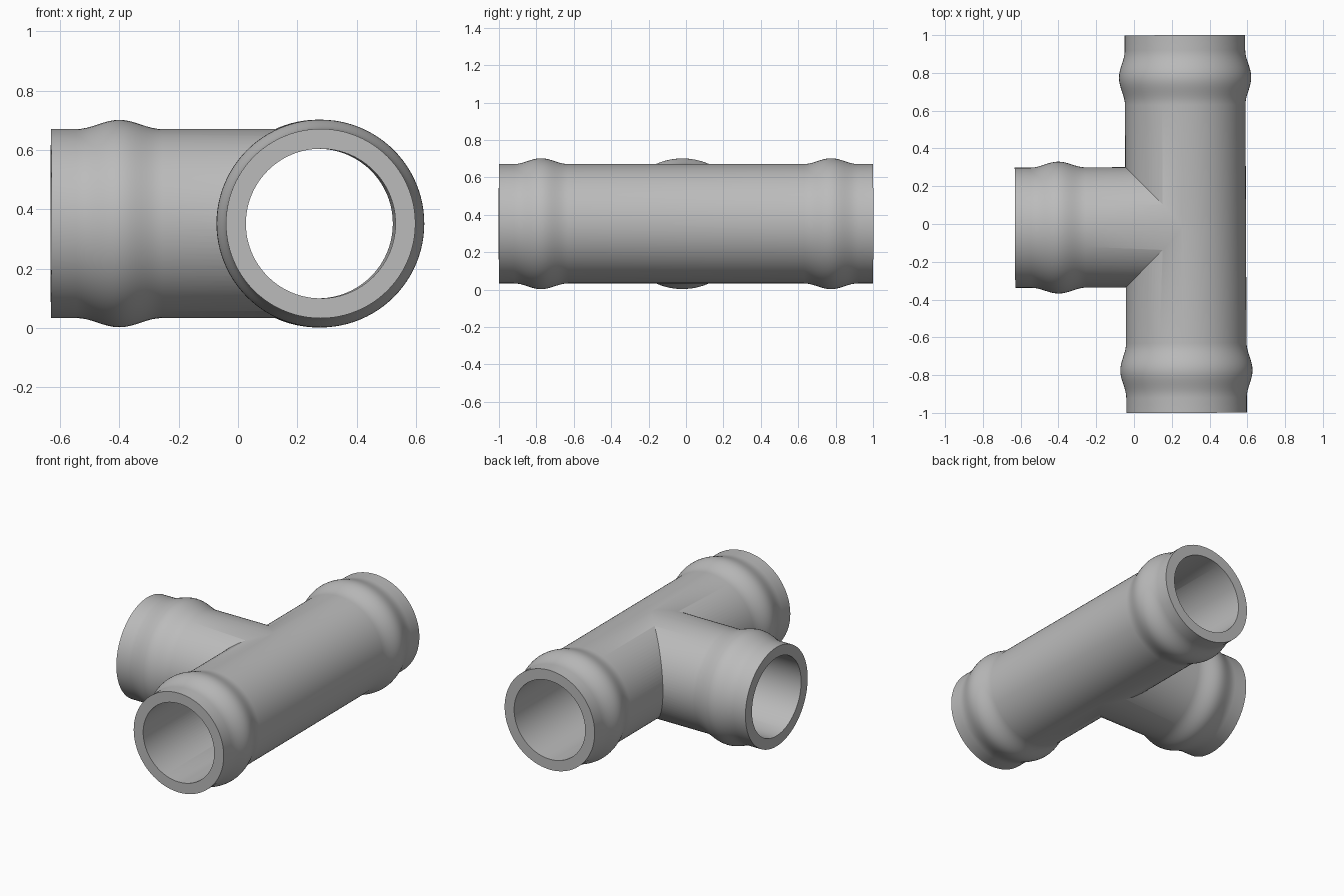
import bpy, bmesh, math
from mathutils import Matrix, Vector

cube = bpy.data.objects.get("Cube")
if cube:
    bpy.data.objects.remove(cube, do_unlink=True)

SIDES = 96
RADIUS, BORE, BEAD = 0.319, 0.252, 0.031
TILT = Matrix.Rotation(0.0045, 4, 'Z')
CENTRE = Matrix.Translation((0.274, 0, 0.352)) @ TILT
RUN = CENTRE @ Matrix.Rotation(math.radians(90), 4, 'X')
BRANCH = CENTRE @ Matrix.Translation((0, -0.016, 0)) @ Matrix.Rotation(math.radians(-90), 4, 'Y')

grey = bpy.data.materials.new("pipe grey")
grey.use_nodes = True
colour = (0.5, 0.5, 0.5, 1)
grey.diffuse_color = colour
grey.node_tree.nodes["Principled BSDF"].inputs["Base Color"].default_value = colour


def lathe(name, profile, matrix):
    """Closed solid of revolution about local z from (radius, height) points."""
    bm = bmesh.new()
    rings = []
    for r, h in profile:
        rings.append([bm.verts.new((r * math.cos(a), r * math.sin(a), h))
                      for a in (math.tau * i / SIDES for i in range(SIDES))])
    for low, high in zip(rings, rings[1:]):
        for i in range(SIDES):
            j = (i + 1) % SIDES
            bm.faces.new((low[i], low[j], high[j], high[i]))
    bm.faces.new(rings[0][::-1])
    bm.faces.new(rings[-1])
    bm.transform(matrix)
    bmesh.ops.recalc_face_normals(bm, faces=bm.faces)
    mesh = bpy.data.meshes.new(name)
    bm.to_mesh(mesh)
    bm.free()
    mesh.materials.append(grey)
    ob = bpy.data.objects.new(name, mesh)
    bpy.context.collection.objects.link(ob)
    return ob


def bead(centre, radius, half=0.145, steps=16):
    """Rounded socket bulge along a pipe."""
    return [(radius + BEAD * (0.5 + 0.5 * math.cos(math.pi * t)), centre + half * t)
            for t in (2 * i / steps - 1 for i in range(steps + 1))]


def combine(target, tool, operation):
    mod = target.modifiers.new(operation, 'BOOLEAN')
    mod.operation = operation
    mod.solver = 'EXACT'
    mod.object = tool
    bpy.ops.object.select_all(action='DESELECT')
    bpy.context.view_layer.objects.active = target
    target.select_set(True)
    bpy.ops.object.modifier_apply(modifier=mod.name)
    bpy.data.objects.remove(tool, do_unlink=True)


# Straight run and side branch, each with socket beads
run = [(RADIUS, -1)] + bead(-0.775, RADIUS) + bead(0.775, RADIUS) + [(RADIUS, 1)]
pipe = lathe("pipe_tee", run, RUN)
side = RADIUS - 0.0008
branch = lathe("branch", [(side, 0)] + bead(0.674, side) + [(side, 0.904)], BRANCH)
combine(pipe, branch, 'UNION')

# Bores through the run and into the branch
combine(pipe, lathe("run_bore", [(BORE, -1.1), (BORE, 1.1)], RUN), 'DIFFERENCE')
combine(pipe, lathe("branch_bore", [(BORE - 0.0008, 0), (BORE - 0.0008, 1.1)], BRANCH), 'DIFFERENCE')

bpy.ops.object.shade_smooth_by_angle(angle=math.radians(30))
